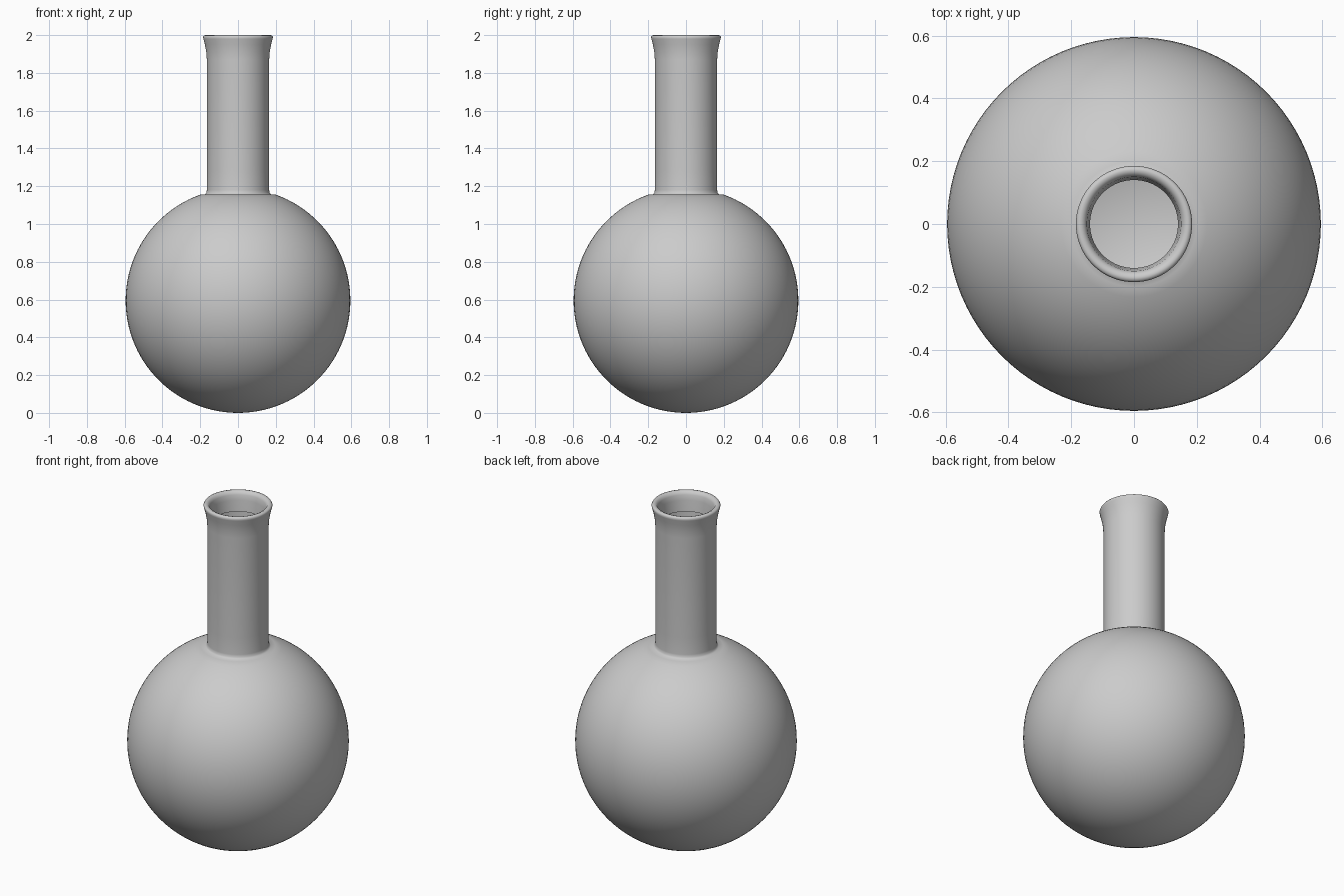
import bpy, bmesh, math
from mathutils import Vector

cube = bpy.data.objects.get("Cube")
if cube:
    bpy.data.objects.remove(cube, do_unlink=True)

SEGMENTS = 96
BULB_R = 0.595      # bulb radius
SHOULDER_R = 0.20   # opening at the top of the bulb
NECK_R = 0.165

# Plain grey material
grey = bpy.data.materials.new("plain_grey")
grey.use_nodes = True
colour = (0.6, 0.6, 0.6, 1)
grey.diffuse_color = colour
shader = next(n for n in grey.node_tree.nodes if n.type == 'BSDF_PRINCIPLED')
shader.inputs["Base Color"].default_value = colour


def lathe(name, profile):
    """Spin an (r, z) profile about the z axis into a smooth surface."""
    bm = bmesh.new()
    verts = [bm.verts.new((r, 0, z)) for r, z in profile]
    edges = [bm.edges.new(pair) for pair in zip(verts, verts[1:])]
    bmesh.ops.spin(bm, geom=verts + edges, cent=(0, 0, 0), axis=(0, 0, 1),
                   angle=math.tau, steps=SEGMENTS)
    bmesh.ops.remove_doubles(bm, verts=bm.verts, dist=0.0001)
    bm.normal_update()
    # Keep the outside of the glass facing outwards
    widest = max(bm.faces, key=lambda f: f.calc_center_median().xy.length)
    centre = widest.calc_center_median()
    if widest.normal.dot(Vector((centre.x, centre.y, 0))) < 0:
        bmesh.ops.reverse_faces(bm, faces=bm.faces)
    for face in bm.faces:
        face.smooth = True
    mesh = bpy.data.meshes.new(name)
    bm.to_mesh(mesh)
    bm.free()
    mesh.materials.append(grey)
    obj = bpy.data.objects.new(name, mesh)
    bpy.context.collection.objects.link(obj)
    return obj


# Round bulb, from the bottom pole up to the shoulder opening
RINGS = 48
sweep = math.pi - math.asin(SHOULDER_R / BULB_R)
bulb = [(BULB_R * math.sin(sweep * i / RINGS),
         BULB_R - BULB_R * math.cos(sweep * i / RINGS)) for i in range(RINGS + 1)]

# Flat shoulder with a small fillet into the straight neck
neck = [(0.175, 1.156), (0.167, 1.165), (NECK_R, 1.18), (NECK_R, 1.28), (NECK_R, 1.87)]

# Flared mouth with a rounded lip turned back inside
lip = [(0.168, 1.91), (0.175, 1.95), (0.183, 1.98), (0.185, 1.99), (0.18, 1.998),
       (0.17, 2.0), (0.158, 1.995), (0.15, 1.98), (0.146, 1.95), (0.14, 1.885)]

lathe("round_flask", bulb + neck + lip)
